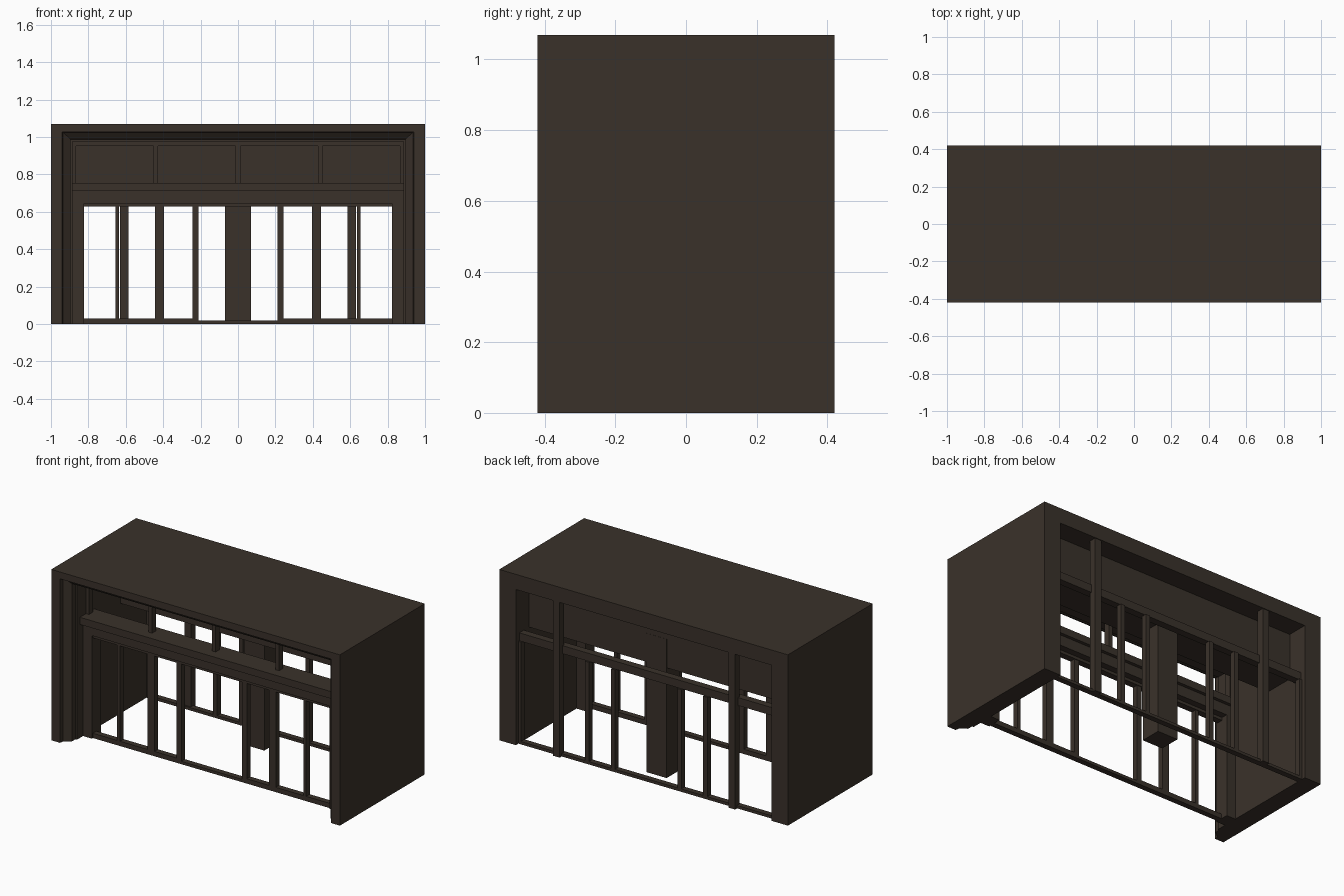
import bpy, bmesh

if "Cube" in bpy.data.objects:
    bpy.data.objects.remove(bpy.data.objects["Cube"])

mat = bpy.data.materials.new("dark_bronze")
mat.diffuse_color = (0.042, 0.031, 0.023, 1)
mat.use_nodes = True
mat.node_tree.nodes["Principled BSDF"].inputs["Base Color"].default_value = mat.diffuse_color


def finish(name, bm):
    bmesh.ops.recalc_face_normals(bm, faces=bm.faces)
    me = bpy.data.meshes.new(name)
    bm.to_mesh(me)
    bm.free()
    me.materials.append(mat)
    ob = bpy.data.objects.new(name, me)
    bpy.context.collection.objects.link(ob)
    return ob


def box(name, x, y, z):
    """Box from (min, max) ranges on each axis."""
    bm = bmesh.new()
    bmesh.ops.create_cube(bm, size=1)
    for v in bm.verts:
        for i, (a, b) in enumerate((x, y, z)):
            v.co[i] = a if v.co[i] < 0 else b
    return finish(name, bm)


def pair(name, x, y, z):
    """Box and its mirror image across x = 0."""
    box(name + "_right", x, y, z)
    box(name + "_left", (-x[1], -x[0]), y, z)


def portal(name, profile, half_w, height):
    """Sweep an (inset_x, inset_z, y) profile up, over and down."""
    bm = bmesh.new()
    rails = []
    for dx, dz, y in profile:
        w, h = half_w - dx, height - dz
        rails.append([bm.verts.new(p) for p in
                      ((-w, y, 0), (-w, y, h), (w, y, h), (w, y, 0))])
    n = len(rails)
    for i in range(n):
        a, b = rails[i], rails[(i + 1) % n]
        for j in range(3):
            bm.faces.new((a[j], a[j + 1], b[j + 1], b[j]))
    for end in (0, 3):
        bm.faces.new([r[end] for r in rails])
    return finish(name, bm)


# outer shell: walls and roof with the stepped front moulding
portal("shell", [(0, 0, -.42), (.06, .043, -.42), (.065, .046, -.395),
                 (.105, .082, -.365), (.105, .085, -.33),
                 (.115, .095, -.33), (.115, .095, .42), (0, 0, .42)], 1, 1.07)

# shopfront: cornice, lintel, pilasters
box("cornice", (-.885, .885), (-.30, -.16), (.71, .755))
box("lintel", (-.84, .84), (-.27, -.18), (.645, .71))
box("door_head", (-.84, .84), (-.26, -.22), (.627, .645))
pair("pilaster", (.823, .885), (-.27, -.18), (0, .71))

# transom window frame above the cornice
box("transom_head", (-.885, .885), (-.24, -.20), (.952, .975))
pair("transom_jamb", (.865, .885), (-.24, -.20), (.755, .952))
for x in (-.44, 0, .44):
    box("transom_mullion", (x - .013, x + .013), (-.24, -.20), (.755, .952))

# front glazing bars and rails
for x, w in ((.645, .01), (.42, .024), (.227, .016)):
    pair("front_mullion", (x - w, x + w), (-.26, -.225), (0, .627))
pair("front_bottom_rail", (.227, .823), (-.26, -.225), (0, .03))
box("front_threshold", (-.227, .227), (-.26, -.225), (0, .018))

# rear fascia and central pillar
box("rear_fascia", (-.885, .885), (.10, .29), (.69, .975))
box("central_pillar", (-.07, .07), (.16, .291), (0, .87))

# rear glazing: columns, beam, bars, threshold
pair("rear_column", (.585, .63), (.37, .415), (0, .975))
box("rear_beam", (-.885, .885), (.34, .385), (.64, .69))
for x in (.23, .41):
    pair("rear_mullion", (x - .014, x + .014), (.36, .395), (0, .64))
pair("rear_jamb", (.868, .885), (.36, .395), (0, .64))
box("rear_threshold", (-.885, .885), (.36, .395), (0, .018))
